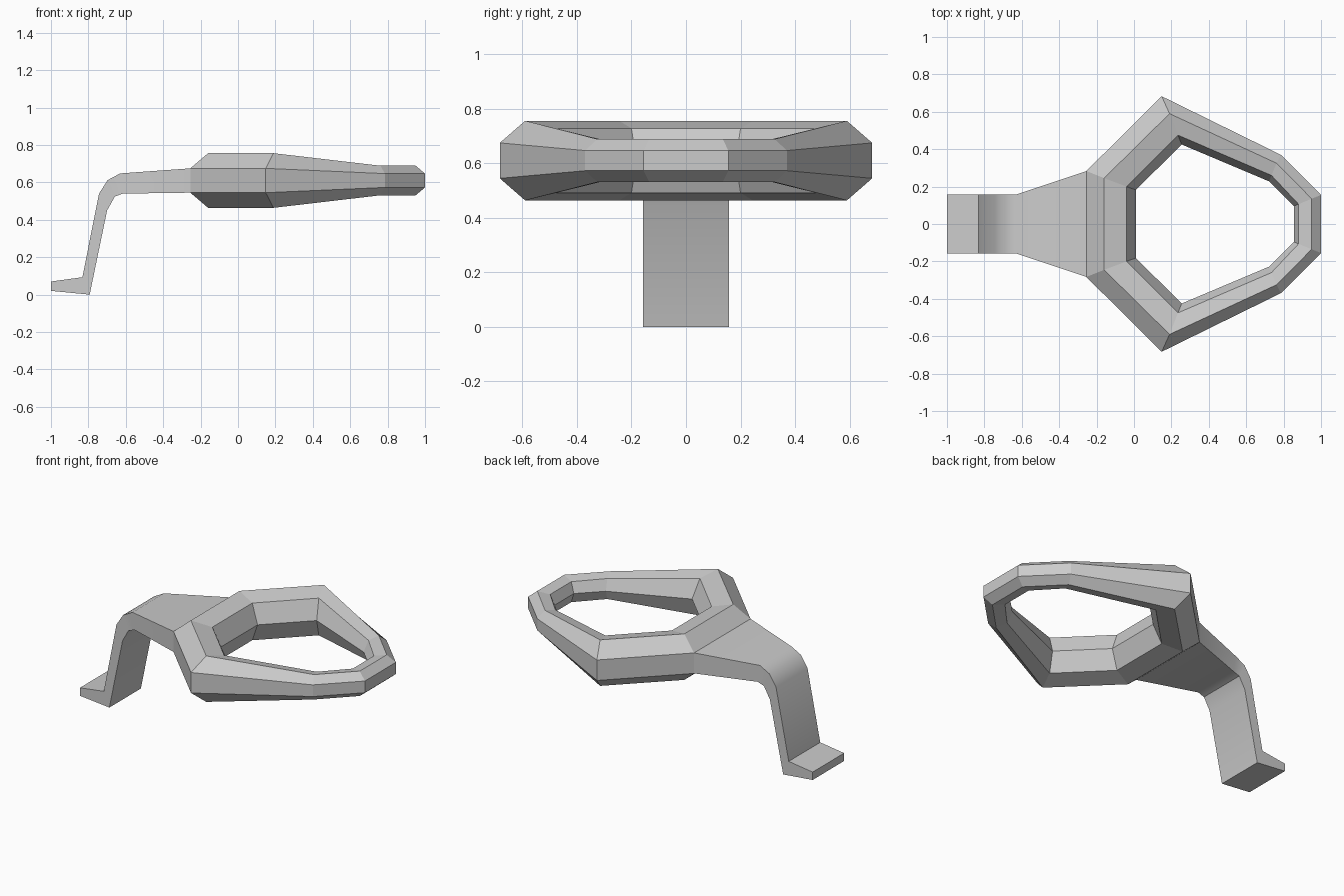
import bpy, bmesh, math

if "Cube" in bpy.data.objects:
    bpy.data.objects.remove(bpy.data.objects["Cube"])

MID = 0.61  # height of the ring's centre plane


def make_object(name, bm):
    bmesh.ops.recalc_face_normals(bm, faces=bm.faces[:])
    mesh = bpy.data.meshes.new(name)
    bm.to_mesh(mesh)
    bm.free()
    obj = bpy.data.objects.new(name, mesh)
    bpy.context.collection.objects.link(obj)
    return obj


# Ring: per corner (x, y, half height) for outer wall, ridge, inner lip, inner edge
corners = [
    [(-0.255, 0.283, 0.065), (-0.16, 0.245, 0.146), (-0.04, 0.20, 0.118), (0.01, 0.182, 0)],
    [(0.148, 0.683, 0.065), (0.19, 0.59, 0.146), (0.235, 0.475, 0.118), (0.255, 0.425, 0)],
    [(0.785, 0.370, 0.037), (0.762, 0.325, 0.079), (0.735, 0.26, 0.065), (0.722, 0.228, 0)],
    [(1.0, 0.155, 0.037), (0.95, 0.135, 0.079), (0.88, 0.106, 0.065), (0.855, 0.096, 0)],
]


def section(bm, corner, side):
    upper = [(x, y * side, MID + h) for x, y, h in corner]
    lower = [(x, y * side, MID - h) for x, y, h in reversed(corner[:3])]
    return [bm.verts.new(p) for p in upper + lower]


bm = bmesh.new()
loops = [section(bm, c, 1) for c in corners]
loops += [section(bm, c, -1) for c in reversed(corners)]
for i, a in enumerate(loops):
    b = loops[(i + 1) % len(loops)]
    for k in range(7):
        if i == len(loops) - 1 and k == 6:
            continue  # the handle continues from the back wall
        m = (k + 1) % 7
        bm.faces.new((a[k], b[k], b[m], a[m]))
ring = make_object("ring", bm)

# Handle: stations of (half width, top point, bottom point) from foot to ring
stations = [
    (0.158, (-1.0, 0.07), (-1.0, 0.02)),
    (0.158, (-0.832, 0.093), (-0.793, 0.0)),
    (0.158, (-0.743, 0.54), (-0.70, 0.45)),
    (0.158, (-0.697, 0.612), (-0.658, 0.525)),
    (0.158, (-0.63, 0.648), (-0.615, 0.54)),
    (0.283, (-0.255, 0.675), (-0.255, 0.545)),
]
bm = bmesh.new()
prev = None
for w, (tx, tz), (bx, bz) in stations:
    cur = [bm.verts.new(p) for p in
           ((tx, -w, tz), (tx, w, tz), (bx, w, bz), (bx, -w, bz))]
    if prev is None:
        bm.faces.new(cur)
    else:
        for k in range(4):
            m = (k + 1) % 4
            bm.faces.new((prev[k], cur[k], cur[m], prev[m]))
    prev = cur
handle = make_object("bent_handle", bm)

# Soften only the shallow bends of the handle
bpy.context.view_layer.objects.active = handle
handle.select_set(True)
bpy.ops.object.shade_smooth_by_angle(angle=math.radians(30))
